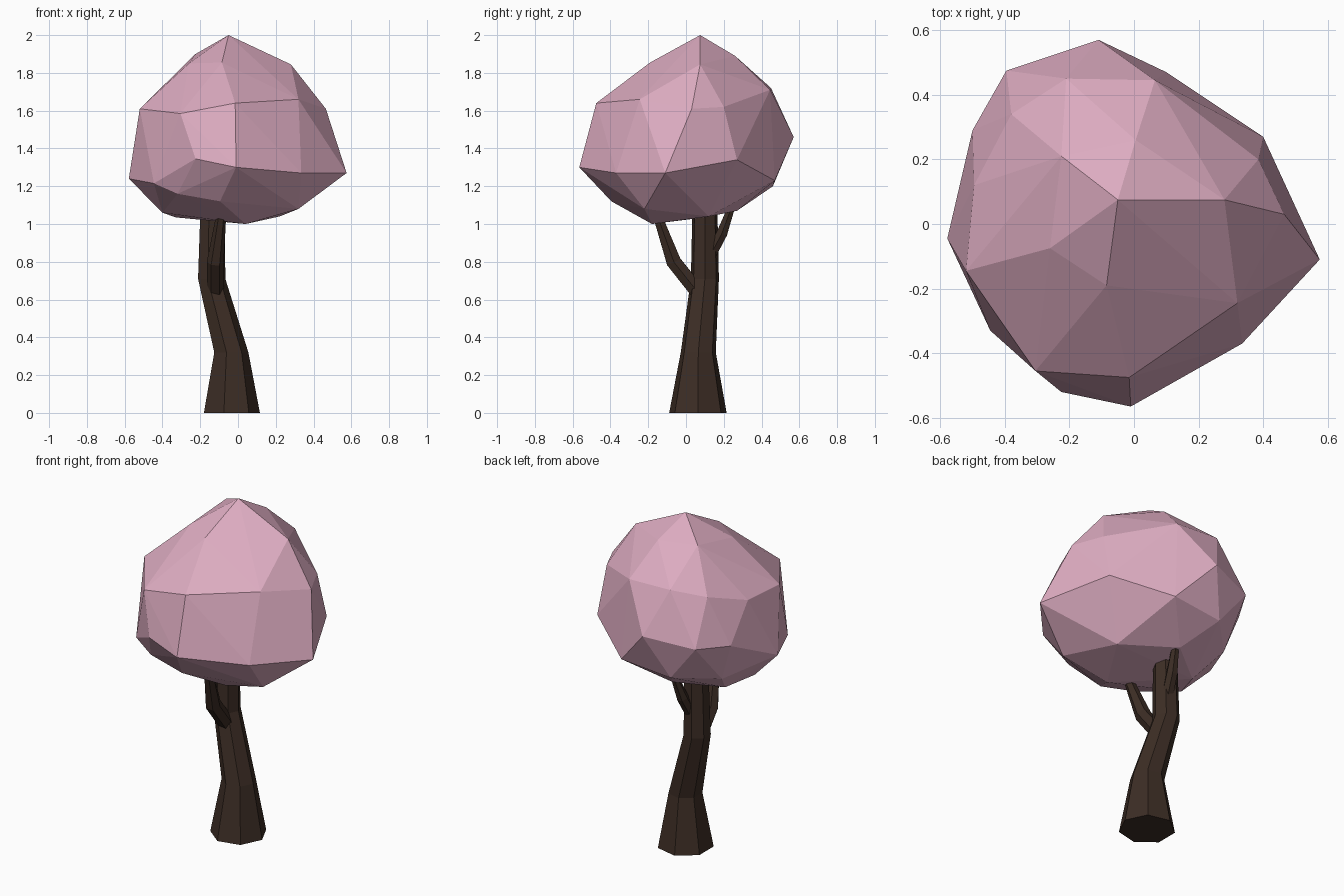
import bpy, bmesh
from math import cos, sin, tau
from mathutils import Vector

if "Cube" in bpy.data.objects:
    bpy.data.objects.remove(bpy.data.objects["Cube"])


def material(name, rgb):
    m = bpy.data.materials.new(name)
    m.diffuse_color = (*rgb, 1)
    m.use_nodes = True
    m.node_tree.nodes["Principled BSDF"].inputs["Base Color"].default_value = m.diffuse_color
    return m


def make_object(name, bm, mat):
    bmesh.ops.recalc_face_normals(bm, faces=bm.faces)
    me = bpy.data.meshes.new(name)
    bm.to_mesh(me)
    bm.free()
    me.materials.append(mat)
    ob = bpy.data.objects.new(name, me)
    bpy.context.collection.objects.link(ob)
    return ob


def limb(name, path, sides, mat, upright=False):
    """Tapered polygonal tube through (x, y, z, radius) stations."""
    bm = bmesh.new()
    pts = [Vector(p[:3]) for p in path]
    rings = []
    for i, p in enumerate(path):
        d = (pts[min(i + 1, len(pts) - 1)] - pts[max(i - 1, 0)]).normalized()
        if upright:
            d = Vector((0, 0, 1))
        u = (Vector((1, 0, 0)) - d * d.x).normalized()
        v = d.cross(u)
        rings.append([bm.verts.new(pts[i] + p[3] * (u * cos(tau * k / sides) + v * sin(tau * k / sides)))
                      for k in range(sides)])
    for a, b in zip(rings, rings[1:]):
        for k in range(sides):
            n = (k + 1) % sides
            bm.faces.new((a[k], a[n], b[n], b[k]))
    bm.faces.new(rings[0])
    bm.faces.new(rings[-1])
    return make_object(name, bm, mat)


bark = material("bark", (0.045, 0.026, 0.018))
blossom = material("blossom", (0.72, 0.41, 0.53))

# Trunk and two forks
limb("trunk", [(-.04, .063, 0, .156), (-.04, .065, .32, .095),
               (-.143, .1, .71, .076), (-.138, .1, 1.07, .068)], 7, bark, True)
limb("front_branch", [(-.12, .07, .63, .045), (-.12, -.065, .80, .045),
                      (-.09, -.15, 1.04, .027)], 6, bark)
limb("back_branch", [(-.13, .12, .82, .035), (-.11, .19, .95, .033),
                     (-.09, .245, 1.10, .02)], 6, bark)

# Faceted crown: hull over its corner points
crown = [
    (-.05, .075, 2.0),
    (-.225, .21, 1.90), (.005, .26, 1.89), (.28, .075, 1.845), (-.085, -.19, 1.855), (-.26, -.075, 1.85),
    (.065, .445, 1.71), (-.21, .45, 1.72), (-.38, .34, 1.68), (-.495, .12, 1.61), (-.52, -.145, 1.61),
    (-.305, -.455, 1.585), (-.015, -.475, 1.64), (.32, -.245, 1.66), (.465, .03, 1.61), (.385, .2, 1.62),
    (-.11, .57, 1.46), (.40, .27, 1.34), (.575, -.11, 1.27), (.335, -.37, 1.27), (-.01, -.565, 1.30),
    (-.225, -.52, 1.345), (-.445, -.33, 1.215), (-.578, -.045, 1.24), (-.50, .29, 1.40), (-.395, .475, 1.42),
    (.10, .47, 1.23), (-.22, .46, 1.20), (-.42, .26, 1.17), (-.32, -.37, 1.16), (-.095, -.395, 1.12),
    (.32, -.22, 1.08), (.04, -.18, 1.0), (-.40, -.08, 1.06), (-.33, .10, 1.035), (-.1, .27, 1.07), (.22, .12, 1.04),
]
bm = bmesh.new()
for p in crown:
    bm.verts.new(p)
hull = bmesh.ops.convex_hull(bm, input=bm.verts)
loose = [v for v in bm.verts if not v.link_faces]
bmesh.ops.delete(bm, geom=loose, context='VERTS')
make_object("crown", bm, blossom)
